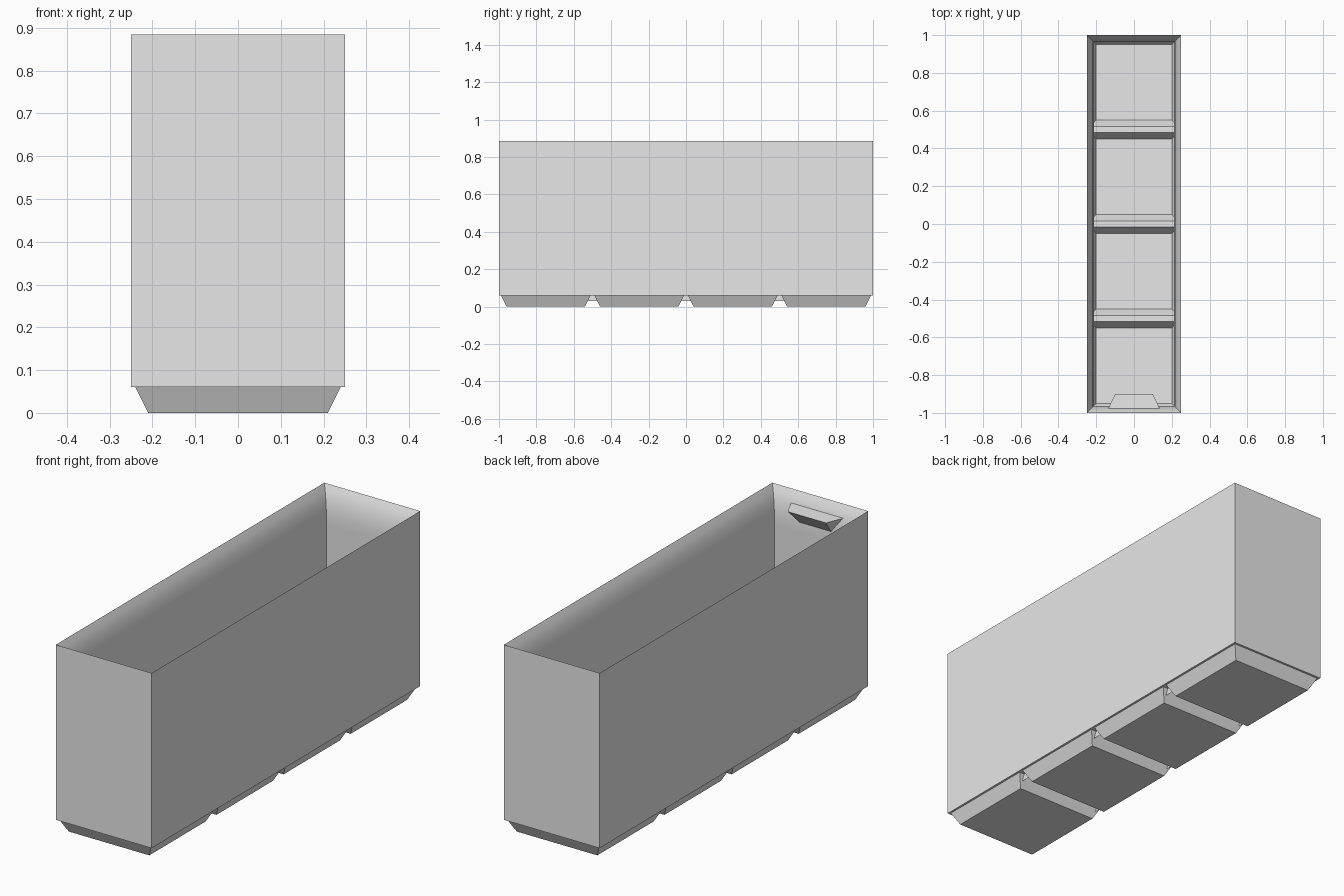
import bpy
import bmesh
import math

if "Cube" in bpy.data.objects:
    bpy.data.objects.remove(bpy.data.objects["Cube"], do_unlink=True)

grey = bpy.data.materials.new("light_grey")
grey.use_nodes = True
grey.diffuse_color = (0.8, 0.8, 0.8, 1)
grey.node_tree.nodes["Principled BSDF"].inputs["Base Color"].default_value = (0.8, 0.8, 0.8, 1)


def finish(name, bm):
    mesh = bpy.data.meshes.new(name)
    bm.to_mesh(mesh)
    bm.free()
    mesh.materials.append(grey)
    obj = bpy.data.objects.new(name, mesh)
    bpy.context.collection.objects.link(obj)
    return obj


def loft(name, rings, y=0, cap_start=False, cap_end=False):
    """Join rectangular rings, each given as half width, half depth, height."""
    bm = bmesh.new()
    corners = [(-1, -1), (1, -1), (1, 1), (-1, 1)]
    loops = [[bm.verts.new((sx * hx, y + sy * hy, z)) for sx, sy in corners]
             for hx, hy, z in rings]
    for a, b in zip(loops, loops[1:]):
        for i in range(4):
            j = (i + 1) % 4
            bm.faces.new((a[i], a[j], b[j], b[i]))
    if cap_start:
        bm.faces.new(loops[0][::-1])
    if cap_end:
        bm.faces.new(loops[-1])
    return finish(name, bm)


# Bin walls with a curved lip tapering to a thin rim
FOOT_TOP, RIM = 0.06, 0.885
inner = [(0.004, 0.877), (0.014, 0.858), (0.024, 0.83), (0.032, 0.795),
         (0.037, 0.755), (0.037, 0.71), (0.037, 0.03)]
walls = loft("bin_walls", [(0.25, 1, FOOT_TOP), (0.25, 1, RIM)]
             + [(0.25 - d, 1 - d, z) for d, z in inner])
bpy.ops.object.select_all(action="DESELECT")
walls.select_set(True)
bpy.context.view_layer.objects.active = walls
bpy.ops.object.shade_smooth_by_angle(angle=math.radians(30))

# Four tapered feet, each with a hollow pan inside and a ridge between pans
for n in range(4):
    y = -0.75 + 0.5 * n
    loft(f"foot_{n + 1}", [(0.21, 0.21, 0), (0.24, 0.24, FOOT_TOP),
                           (0.25, 0.25, FOOT_TOP)], y, cap_start=True)
    loft(f"floor_pan_{n + 1}", [(0.245, 0.25, 0.08), (0.234, 0.234, 0.08),
                                (0.2, 0.2, 0.014)], y, cap_end=True)

# Label ledge on the inside of the front wall
bm = bmesh.new()
for side in (-1, 1):
    for x, y, z in [(0.138, -0.98, 0.83), (0.1, -0.9, 0.827), (0.08, -0.97, 0.75)]:
        bm.verts.new((side * x, y, z))
bmesh.ops.convex_hull(bm, input=bm.verts)
bmesh.ops.recalc_face_normals(bm, faces=bm.faces)
finish("label_ledge", bm)
